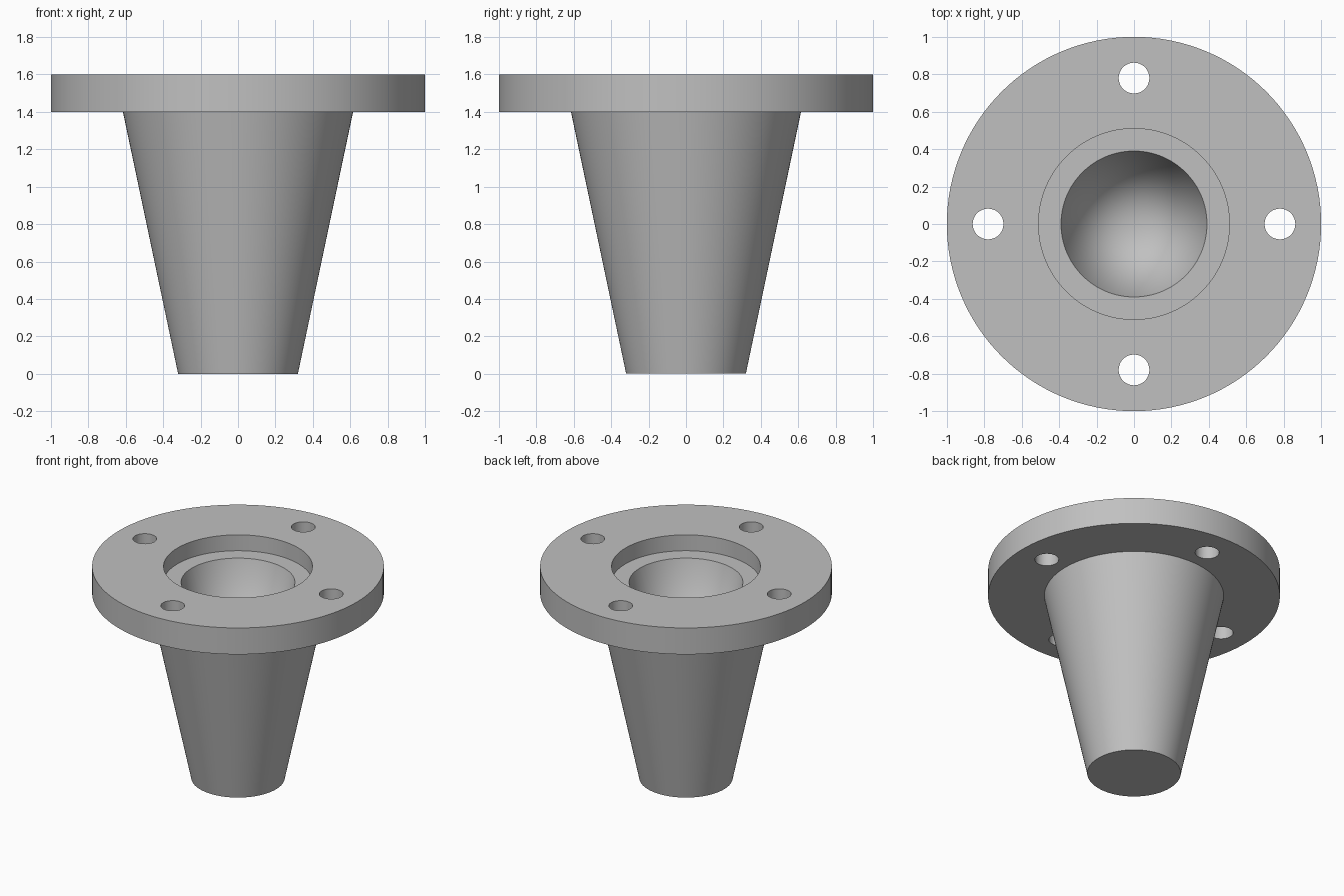
import bpy
import bmesh
from math import cos, sin, pi, radians

SEGMENTS = 128
cube = bpy.data.objects.get("Cube")
if cube:
    bpy.data.objects.remove(cube, do_unlink=True)

# Plain grey metal
grey = bpy.data.materials.new("machined_grey")
grey.use_nodes = True
colour = (0.53, 0.53, 0.53, 1)
grey.diffuse_color = colour
grey.node_tree.nodes["Principled BSDF"].inputs["Base Color"].default_value = colour


def lathe(name, profile):
    """Revolve (radius, height) points around the vertical axis."""
    bm = bmesh.new()
    verts = [bm.verts.new((r, 0, z)) for r, z in profile]
    edges = [bm.edges.new(pair) for pair in zip(verts, verts[1:])]
    bmesh.ops.spin(bm, geom=verts + edges, cent=(0, 0, 0), axis=(0, 0, 1),
                   angle=2 * pi, steps=SEGMENTS, use_merge=True)
    bmesh.ops.remove_doubles(bm, verts=bm.verts, dist=1e-5)
    bmesh.ops.recalc_face_normals(bm, faces=bm.faces)
    mesh = bpy.data.meshes.new(name)
    bm.to_mesh(mesh)
    bm.free()
    mesh.materials.append(grey)
    obj = bpy.data.objects.new(name, mesh)
    bpy.context.collection.objects.link(obj)
    return obj


# Tapered body, flange, stepped recess and conical bore in one profile
body = lathe("flanged_cone", [
    (0, 0), (0.32, 0), (0.615, 1.4), (1, 1.4), (1, 1.6),
    (0.51, 1.6), (0.51, 1.48), (0.39, 1.48), (0, 0.14)])

# Four bolt holes through the flange
for i in range(4):
    a = i * pi / 2
    bpy.ops.mesh.primitive_cylinder_add(
        vertices=48, radius=0.082, depth=0.4,
        location=(0.78 * cos(a), 0.78 * sin(a), 1.5))
    cutter = bpy.context.object
    cutter.name = f"bolt_hole_cutter_{i + 1}"
    cutter.data.materials.append(grey)
    cut = body.modifiers.new(f"bolt_hole_{i + 1}", 'BOOLEAN')
    cut.operation = 'DIFFERENCE'
    cut.solver = 'EXACT'
    cut.object = cutter
    cutter.hide_render = True

# Apply the cuts, then drop the cutters
bpy.ops.object.select_all(action='DESELECT')
body.select_set(True)
bpy.context.view_layer.objects.active = body
for modifier in list(body.modifiers):
    cutter = modifier.object
    bpy.ops.object.modifier_apply(modifier=modifier.name)
    bpy.data.objects.remove(cutter, do_unlink=True)
bpy.ops.object.shade_smooth_by_angle(angle=radians(30))
